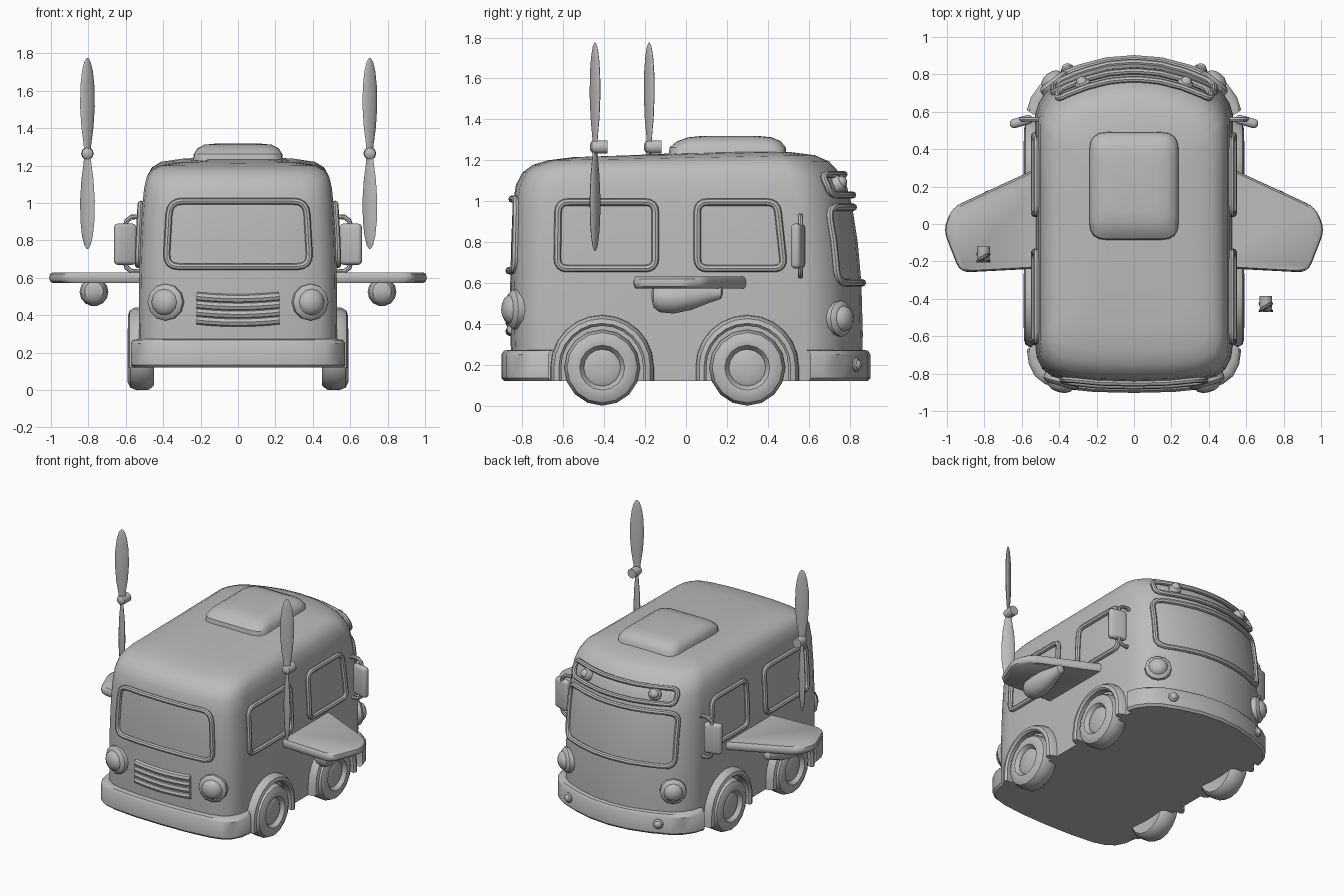
import bpy, bmesh, math
from mathutils import Vector, Matrix
from mathutils.bvhtree import BVHTree

if "Cube" in bpy.data.objects:
    bpy.data.objects.remove(bpy.data.objects["Cube"], do_unlink=True)

grey = bpy.data.materials.new("plain_grey")
grey.use_nodes = True
GREY = (0.5, 0.5, 0.5, 1)
grey.diffuse_color = GREY
grey.node_tree.nodes["Principled BSDF"].inputs["Base Color"].default_value = GREY


def finish(name, bm, mirror=False):
    """Turn a bmesh into one object, or into a left and right pair."""
    for side in ((1, -1) if mirror else (1,)):
        b = bm.copy()
        bmesh.ops.scale(b, vec=(side, 1, 1), verts=b.verts)
        bmesh.ops.recalc_face_normals(b, faces=b.faces)
        prefix = ("left_" if side > 0 else "right_") if mirror else ""
        me = bpy.data.meshes.new(prefix + name)
        b.to_mesh(me)
        b.free()
        me.materials.append(grey)
        ob = bpy.data.objects.new(prefix + name, me)
        bpy.context.collection.objects.link(ob)
        bpy.ops.object.select_all(action='DESELECT')
        ob.select_set(True)
        bpy.context.view_layer.objects.active = ob
        bpy.ops.object.shade_smooth_by_angle(angle=math.radians(40))


def loft(rings, loop=False):
    """Skin closed rings of points; cap the ends unless the rings loop."""
    bm = bmesh.new()
    vs = [[bm.verts.new(p) for p in r] for r in rings]
    n = len(vs[0])
    for a, b in zip(vs, vs[1:] + (vs[:1] if loop else [])):
        for i in range(n):
            j = (i + 1) % n
            bm.faces.new((a[i], a[j], b[j], b[i]))
    if not loop:
        bm.faces.new(vs[0])
        bm.faces.new(vs[-1])
    return bm


def lathe(profile, matrix, n=16):
    """Turn (radius, distance) points about the local z axis."""
    turns = [i * math.tau / n for i in range(n)]
    return loft([[matrix @ Vector((r * math.cos(a), r * math.sin(a), d))
                  for a in turns] for r, d in profile])


def rounded(pts, r, n=4, step=0.06):
    """Round the corners of a 2D polygon and split its long sides."""
    pts = [Vector(p) for p in pts]
    out = []
    for i, p in enumerate(pts):
        a = p + (pts[i - 1] - p).normalized() * r
        b = p + (pts[(i + 1) % len(pts)] - p).normalized() * r
        for k in range(n + 1):
            t = k / n
            out.append(a * (1 - t) ** 2 + p * 2 * t * (1 - t) + b * t * t)
    dense = []
    for i, p in enumerate(out):
        q = out[(i + 1) % len(out)]
        m = max(1, math.ceil((q - p).length / step))
        dense += [p.lerp(q, k / m) for k in range(m)]
    return dense


def tube(path, up, r, closed=True, n=8):
    """Sweep a round section along a path."""
    rings = []
    for i, p in enumerate(path):
        if closed:
            t = path[(i + 1) % len(path)] - path[i - 1]
        else:
            t = path[min(i + 1, len(path) - 1)] - path[max(i - 1, 0)]
        side = t.cross(Vector(up)).normalized()
        top = side.cross(t).normalized()
        rings.append([p + r * (side * math.cos(a) + top * math.sin(a))
                      for a in (k * math.tau / n for k in range(n))])
    return loft(rings, closed)


# Body shell: one plan outline, scaled at each level
HALF = [(0, -.86), (.2, -.855), (.36, -.838), (.44, -.815), (.49, -.775), (.52, -.715),
        (.53, -.64), (.53, -.3), (.53, .2), (.53, .58), (.51, .645), (.465, .71),
        (.4, .76), (.28, .81), (.14, .848), (0, .86)]
PLAN = HALF + [(-x, y) for x, y in HALF[-2:0:-1]]


def plan_ring(z, half_width, front, back, tilt=0.0, keep=lambda y: True):
    return [Vector((x / .53 * half_width, y / .86 * (back if y > 0 else front),
                    z + tilt * y)) for x, y in PLAN if keep(y)]


body = loft([plan_ring(*lv) for lv in (
    (.12, .53, .85, .86), (.35, .53, .86, .865), (.6, .528, .86, .858), (.8, .522, .855, .84),
    (.98, .512, .848, .812), (1.08, .502, .832, .785), (1.14, .488, .8, .75),
    (1.185, .46, .75, .7, .01), (1.212, .41, .68, .63, .015), (1.228, .3, .55, .5, .015),
    (1.236, .15, .3, .28, .015))])
bmesh.ops.recalc_face_normals(body, faces=body.faces)
shell = BVHTree.FromBMesh(body)
finish("body", body)


def on_shell(u, z, out):
    """Find the shell point and normal seen from outward direction out."""
    out = Vector(out)
    start = Vector((0, u, z)) if out.x else Vector((u, 0, z))
    hit = shell.ray_cast(start + out * 3, -out)
    return hit[0], hit[1]


def frame(name, corners, out, corner_r=.05, r=.018, lift=.008, mirror=False):
    path = [on_shell(p.x, p.y, out)[0] + Vector(out) * lift
            for p in rounded(corners, corner_r)]
    finish(name, tube(path, out, r), mirror)


FRONT, BACK, LEFT = (0, -1, 0), (0, 1, 0), (1, 0, 0)

# Window surrounds
frame("front_window_frame", [(-.385, .66), (.385, .66), (.365, 1.01), (-.365, 1.01)], FRONT, .07)
frame("rear_window_frame", [(-.43, .6), (.43, .6), (.43, .97), (-.43, .97)], BACK, .06)
frame("side_window_frame_a", [(-.63, .67), (-.15, .67), (-.15, .995), (-.625, .995)],
      LEFT, mirror=True)
frame("side_window_frame_b", [(.055, .67), (.48, .67), (.445, .995), (.055, .995)],
      LEFT, mirror=True)
frame("rear_lamp_surround", [(-.41, 1.03), (.41, 1.03), (.41, 1.13), (-.41, 1.13)],
      BACK, .045, .017, .02)

# Front grille bars
for i in range(4):
    bar = [on_shell(-.22 + .044 * k, .375 + .042 * i, FRONT)[0]
           + Vector((0, 0, -.012 * (1 - ((k - 5) / 5) ** 2))) for k in range(11)]
    finish("grille_bar_%d" % (i + 1), tube(bar, FRONT, .024, False))


# Lamps, facing out along the shell
def lamp(name, u, z, out, radius, depth, lift=0.0):
    pos, normal = on_shell(u, z, out)
    m = Matrix.Translation(pos + normal * lift) @ normal.to_track_quat('Z', 'Y').to_matrix().to_4x4()
    shape = ((1, -.5), (1, .25), (.85, .45), (.72, .5), (.62, .75), (.35, .95), (.06, 1))
    finish(name, lathe([(radius * a, depth * d) for a, d in shape], m, 12), True)


lamp("headlamp", .385, .47, FRONT, .098, .07)
lamp("tail_lamp", .42, .425, BACK, .088, .07)
lamp("roof_lamp", .27, 1.08, BACK, .042, .045, .01)
lamp("bumper_lamp", .34, .2, BACK, .035, .03, .045)

# Bumpers wrapping both ends
for name, keep in (("front_bumper", lambda y: y < -.6), ("rear_bumper", lambda y: y > .5)):
    finish(name, loft([plan_ring(z, .53 + g, .86 + g, .86 + g, 0, keep) for z, g in
                       ((.12, .03), (.135, .043), (.25, .043), (.268, .03), (.272, .01))]))

# Roof hatch
finish("roof_hatch", loft([
    [Vector((p.x, p.y, z)) for p in rounded([(-w, a), (w, a), (w, b), (-w, b)], .09, step=9)]
    for z, w, a, b in ((1.2, .24, -.09, .495), (1.262, .237, -.08, .488), (1.292, .218, -.045, .465),
                       (1.312, .18, .01, .42), (1.318, .12, .07, .36))]))

# Wheels and arches
for end, y in (("front", -.41), ("rear", .3)):
    axle = Matrix.Translation((0, y, .185)) @ Matrix.Rotation(math.pi / 2, 4, 'Y')
    finish(end + "_tyre", lathe([(.08, .46), (.16, .45), (.183, .475), (.186, .54), (.172, .575),
                                 (.14, .592), (.11, .588), (.092, .565), (.085, .55)], axle), True)
    finish(end + "_hub", lathe([(.09, .5), (.09, .562), (.075, .57), (.02, .572)], axle), True)
    section = ((.2, .45), (.2, .575), (.212, .587), (.235, .58), (.25, .555), (.255, .5), (.255, .45))
    rings = [[Vector((x, y - r, .12)) for r, x in section]]
    for k in range(13):
        a = math.pi * (1 - k / 12)
        rings.append([Vector((x, y + r * math.cos(a), .19 + r * math.sin(a))) for r, x in section])
    rings.append([Vector((x, y + r, .12)) for r, x in section])
    finish(end + "_wheel_arch", loft(rings), True)

# Wings with pods beneath
wing = rounded([(.45, .33), (.97, .09), (1.02, -.03), (.93, -.26), (.45, -.235)], .055, step=9)
finish("wing", loft([[Vector((.5 + (p.x - .5) * s, p.y * s, z)) for p in wing]
                     for z, s in ((.572, .96), (.582, .99), (.6, 1), (.62, .99), (.63, .96))]), True)
finish("wing_pod", loft([
    [Vector((.77 + r * math.cos(a), y, z + r * math.sin(a)))
     for a in (k * math.tau / 14 for k in range(14))]
    for y, z, r in ((-.168, .54, .02), (-.16, .53, .05), (-.13, .525, .07), (-.06, .525, .077),
                    (.03, .535, .068), (.11, .545, .045), (.17, .55, .03), (.18, .555, .012))]), True)

# Upright propellers, set at different depths on each side
for side, x, y in (("left", .705, -.445), ("right", -.805, -.18)):
    centre = Matrix.Translation((x, y, 1.265))
    finish(side + "_propeller_hub", lathe(
        [(.015, -.025), (.03, -.015), (.034, .01), (.034, .06)],
        centre @ Matrix.Rotation(-math.pi / 2, 4, 'X'), 10))
    for blade, turn in (("upper", 0), ("lower", math.pi)):
        m = centre @ Matrix.Rotation(turn, 4, 'Y') @ Matrix.Rotation(.55, 4, 'Z')
        finish(side + "_propeller_%s_blade" % blade, loft([
            [m @ Vector((w * math.cos(a), .3 * w * math.sin(a), h))
             for a in (k * math.tau / 10 for k in range(10))]
            for h, w in ((0, .02), (.05, .024), (.14, .038), (.25, .046), (.36, .044),
                         (.44, .034), (.49, .02), (.51, .005))]))

# Door mirrors on bent brackets
bm = bmesh.new()
bmesh.ops.create_cube(bm, size=1)
bmesh.ops.scale(bm, vec=(.125, .05, .22), verts=bm.verts)
bmesh.ops.bevel(bm, geom=bm.edges[:], offset=.022, segments=3, profile=.5, affect='EDGES')
bm.transform(Matrix.Translation((.603, .548, .78)) @ Matrix.Rotation(-.28, 4, 'Z'))
finish("door_mirror", bm, True)
for name, s in (("upper_bracket", 1), ("lower_bracket", -1)):
    path = [Vector((x, .56, .78 + s * h)) for x, h in
            ((.48, .125), (.53, .147), (.57, .145), (.595, .125), (.605, .09))]
    finish("mirror_" + name, tube(path, BACK, .013, False), True)
